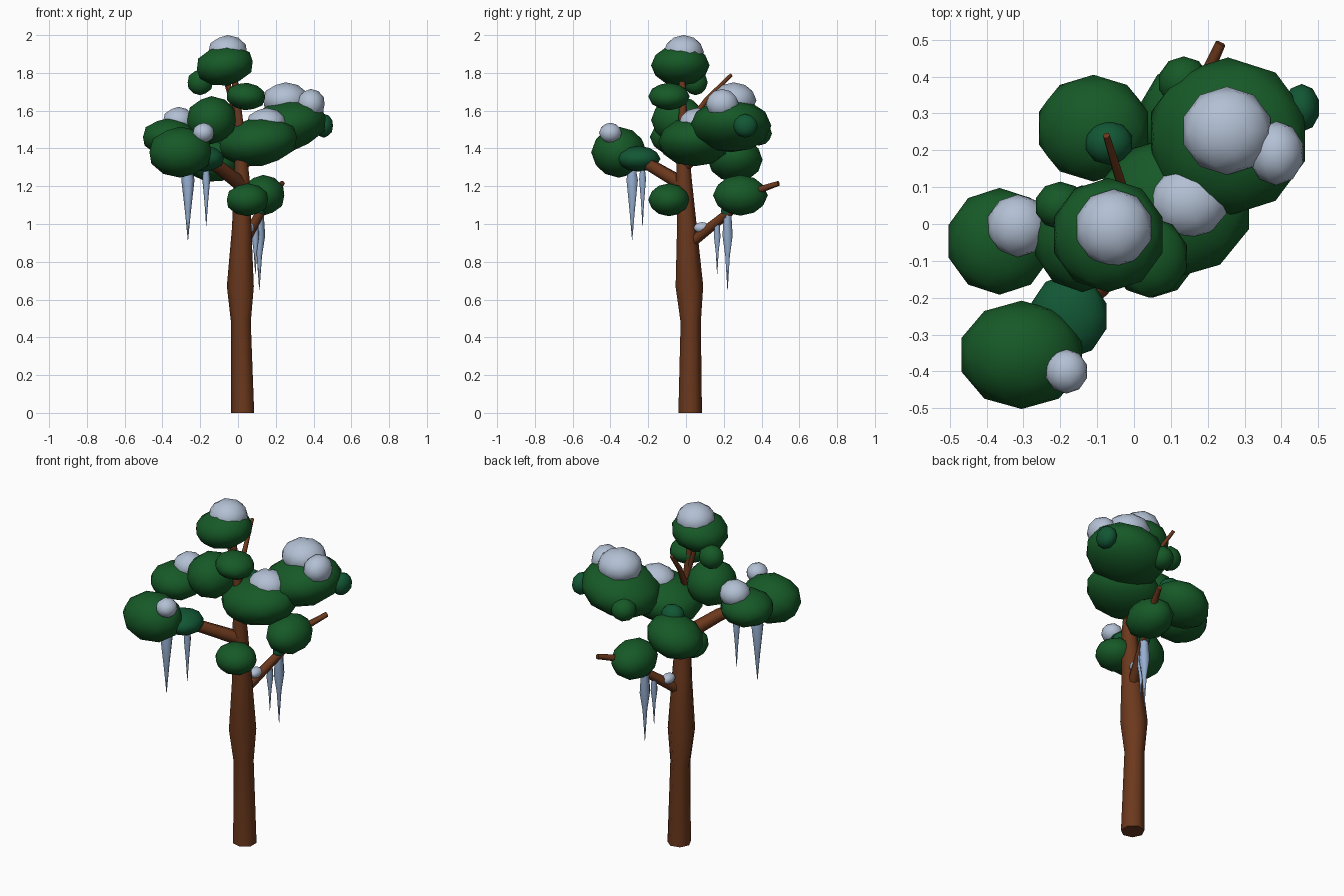
import bpy, bmesh, math
from mathutils import Vector


def material(name, color):
    m = bpy.data.materials.new(name)
    m.diffuse_color = (*color, 1)
    return m


BARK = material("bark", (0.15, 0.04, 0.012))
LEAF = material("leaf_green", (0.008, 0.1, 0.02))
TEAL = material("leaf_teal", (0.006, 0.095, 0.035))
SNOW = material("snow", (0.45, 0.53, 0.66))
ICE = material("ice", (0.3, 0.42, 0.62))


def finish(bm, name, mat):
    bmesh.ops.recalc_face_normals(bm, faces=bm.faces)
    me = bpy.data.meshes.new(name)
    bm.to_mesh(me)
    bm.free()
    me.materials.append(mat)
    ob = bpy.data.objects.new(name, me)
    bpy.context.collection.objects.link(ob)
    return ob


def blob(name, mat, center, radii, tilt=0.0):
    """Faceted smooth-shaded ellipsoid."""
    bm = bmesh.new()
    bmesh.ops.create_icosphere(bm, subdivisions=2, radius=1)
    for f in bm.faces:
        f.smooth = True
    ob = finish(bm, name, mat)
    ob.location, ob.scale = center, radii
    ob.rotation_euler = (0, tilt, 0)


def tube(name, mat, path, sides):
    """Tapered tube through (x, y, z, radius) points."""
    bm = bmesh.new()
    pts = [Vector(p[:3]) for p in path]
    rings = []
    for i, p in enumerate(pts):
        d = (pts[min(i + 1, len(pts) - 1)] - pts[max(i - 1, 0)]).normalized()
        if p.z == 0:  # flat foot on the ground
            d = Vector((0, 0, 1))
        u = d.cross(Vector((0, 1, 0))).normalized()
        v = d.cross(u)
        angles = [2 * math.pi * k / sides for k in range(sides)]
        rings.append([bm.verts.new(p + path[i][3] * (math.cos(a) * u + math.sin(a) * v))
                      for a in angles])
    for a, b in zip(rings, rings[1:]):
        for k in range(sides):
            j = (k + 1) % sides
            bm.faces.new((a[k], a[j], b[j], b[k])).smooth = True
    bm.faces.new(rings[0])
    bm.faces.new(rings[-1])
    return finish(bm, name, mat)


# Trunk and branches
tube("trunk", BARK, [(0.028, 0.022, 0, 0.064), (0.018, 0.025, 0.48, 0.055),
                     (0.016, 0.018, 0.67, 0.075), (0.022, 0.005, 0.98, 0.054),
                     (0.022, -0.012, 1.25, 0.042), (0.01, -0.015, 1.5, 0.025),
                     (-0.02, -0.02, 1.8, 0.016)], 7)
tube("lower_branch", BARK, [(0.02, 0.0, 0.88, 0.03), (0.18, 0.37, 1.175, 0.02),
                            (0.235, 0.49, 1.215, 0.014)], 6)
tube("left_branch", BARK, [(0.03, 0.0, 1.2, 0.04), (-0.1, -0.17, 1.3, 0.035),
                           (-0.27, -0.32, 1.38, 0.025)], 6)
tube("back_branch", BARK, [(0.01, -0.02, 1.48, 0.02), (-0.035, 0.11, 1.66, 0.014),
                           (-0.075, 0.24, 1.79, 0.01)], 6)
tube("top_twig", BARK, [(0.005, -0.015, 1.55, 0.015), (-0.07, -0.01, 1.8, 0.012)], 6)
tube("right_branch", BARK, [(0.015, -0.01, 1.3, 0.03), (0.22, 0.2, 1.5, 0.02)], 6)

# Foliage clumps
for name, center, radii, tilt in [
    ("crown_foliage", (-0.07, -0.03, 1.84), (0.157, 0.155, 0.108), -0.15),
    ("upper_front_foliage", (0.042, -0.09, 1.675), (0.107, 0.11, 0.073), 0.1),
    ("inner_left_foliage", (-0.14, -0.04, 1.55), (0.135, 0.145, 0.127), 0),
    ("back_left_foliage", (-0.11, 0.26, 1.34), (0.16, 0.145, 0.115), -0.25),
    ("left_foliage", (-0.365, -0.047, 1.46), (0.145, 0.145, 0.1), 0),
    ("front_left_foliage", (-0.305, -0.355, 1.38), (0.172, 0.147, 0.135), 0),
    ("center_foliage", (0.107, 0.045, 1.435), (0.217, 0.192, 0.13), -0.13),
    ("right_foliage", (0.255, 0.237, 1.52), (0.225, 0.215, 0.138), -0.22),
    ("low_front_foliage", (0.05, -0.09, 1.128), (0.115, 0.11, 0.087), 0),
    ("low_back_foliage", (0.133, 0.288, 1.152), (0.118, 0.145, 0.108), 0),
    ("back_right_tuft", (0.135, 0.385, 1.48), (0.07, 0.07, 0.065), 0),
    ("crown_tuft", (-0.2, 0.05, 1.75), (0.07, 0.065, 0.068), 0),
]:
    blob(name, LEAF, center, radii, tilt)
for name, center, radii in [
    ("back_left_tuft", (-0.068, 0.22, 1.44), (0.066, 0.06, 0.058)),
    ("front_left_tuft", (-0.177, -0.25, 1.345), (0.107, 0.115, 0.068)),
    ("right_tuft", (0.455, 0.315, 1.52), (0.05, 0.065, 0.063)),
    ("branch_tuft", (0.11, 0.22, 1.07), (0.03, 0.035, 0.04)),
]:
    blob(name, TEAL, center, radii)

# Snow caps
for name, center, radii in [
    ("crown_snow", (-0.055, -0.012, 1.91), (0.107, 0.107, 0.09)),
    ("left_snow", (-0.315, -0.005, 1.545), (0.085, 0.085, 0.075)),
    ("front_left_snow", (-0.183, -0.4, 1.482), (0.058, 0.06, 0.054)),
    ("center_snow", (0.15, 0.06, 1.53), (0.108, 0.1, 0.085)),
    ("right_snow", (0.252, 0.253, 1.655), (0.124, 0.12, 0.095)),
    ("right_small_snow", (0.386, 0.192, 1.635), (0.076, 0.087, 0.08)),
    ("branch_snow", (0.055, 0.085, 0.98), (0.033, 0.045, 0.03)),
]:
    blob(name, SNOW, center, radii)

# Icicles: neck, bulge (at a fraction of the length), long taper
for i, (x, y, top, tip, r, bulge) in enumerate([
    (-0.265, -0.285, 1.29, 0.915, 0.035, 0.15), (-0.168, -0.23, 1.3, 0.99, 0.021, 0.2),
    (0.092, 0.165, 1.03, 0.735, 0.02, 0.33), (0.113, 0.22, 1.1, 0.65, 0.031, 0.36),
]):
    n = top - tip
    tube(f"icicle_{i + 1}", ICE, [(x, y, top, r * 0.65), (x, y, top - bulge * n, r),
                                  (x, y, top - 0.6 * n, r * 0.45), (x, y, tip, 0.001)], 6)
